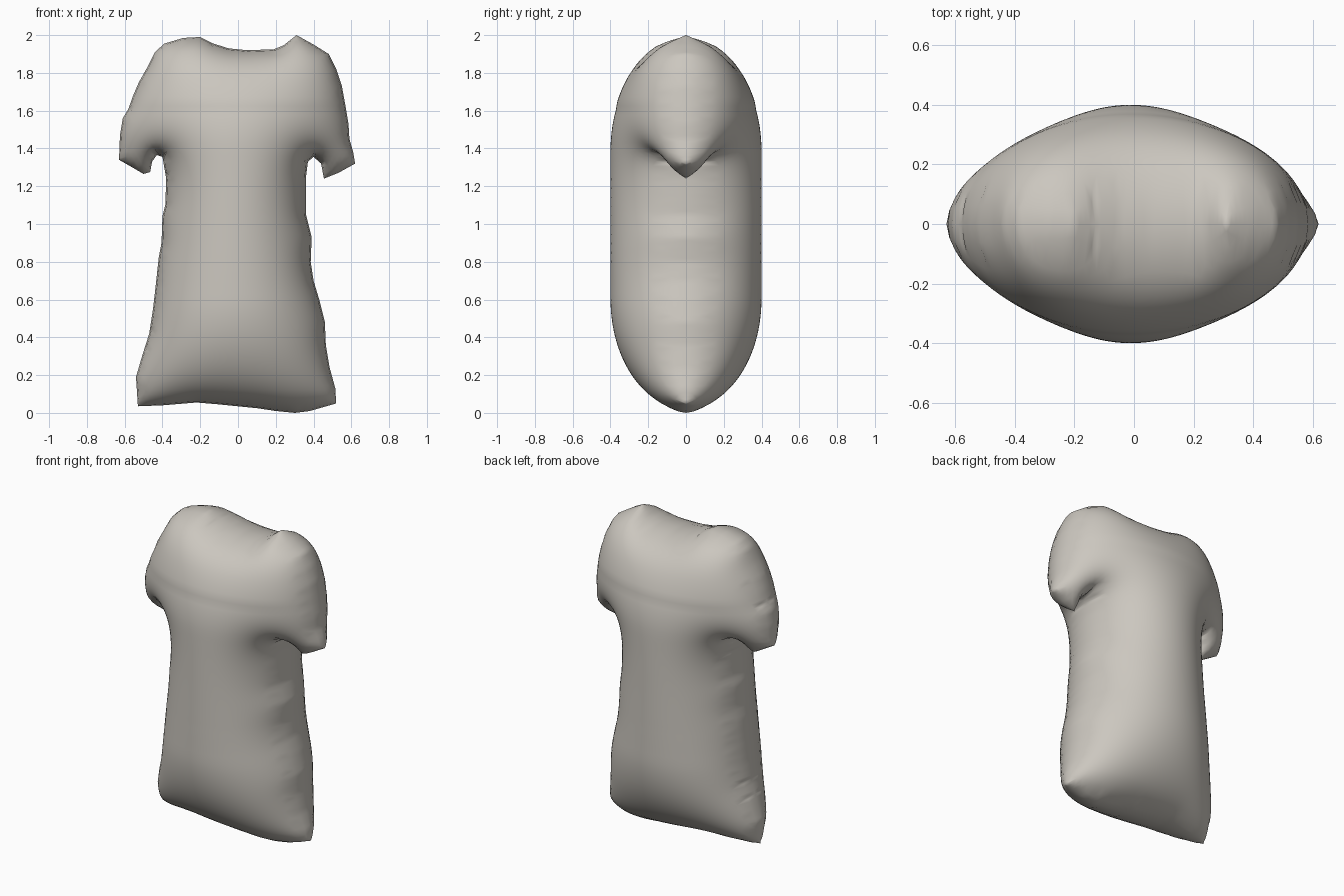
import bpy, bmesh, math
from mathutils import Vector
from mathutils.geometry import delaunay_2d_cdt, intersect_point_line

if "Cube" in bpy.data.objects:
    bpy.data.objects.remove(bpy.data.objects["Cube"])

# Shirt outline in x, z (counter-clockwise from the left shoulder)
OUTLINE = [Vector(p) for p in (
    (-.20, 1.99), (-.29, 1.985), (-.39, 1.955), (-.44, 1.91), (-.48, 1.83), (-.525, 1.75),
    (-.555, 1.68), (-.58, 1.61), (-.61, 1.56), (-.625, 1.47), (-.63, 1.34), (-.56, 1.30),
    (-.50, 1.265), (-.465, 1.275), (-.455, 1.33), (-.43, 1.365), (-.40, 1.355), (-.38, 1.24),
    (-.385, 1.10), (-.40, 1.04), (-.405, .90), (-.42, .82), (-.435, .68), (-.45, .55),
    (-.47, .42), (-.505, .31), (-.54, .19), (-.53, .035), (-.40, .04), (-.22, .055),
    (-.10, .045), (0, .035), (.10, .025), (.20, .01), (.30, 0), (.38, .01), (.52, .05),
    (.515, .13), (.485, .24), (.465, .36), (.46, .48), (.43, .60), (.40, .70), (.385, .80),
    (.39, .93), (.36, 1.05), (.36, 1.25), (.37, 1.33), (.40, 1.355), (.44, 1.32),
    (.455, 1.24), (.53, 1.27), (.62, 1.32), (.61, 1.38), (.59, 1.45), (.585, 1.53),
    (.57, 1.62), (.55, 1.73), (.52, 1.82), (.48, 1.90), (.40, 1.95), (.31, 2.0),
    (.24, 1.945), (.19, 1.925), (.05, 1.92), (-.05, 1.93), (-.13, 1.955))]
STEP = 0.028


def resample(points, step):
    """Split the closed outline into short, even pieces."""
    out = []
    for a, b in zip(points, points[1:] + points[:1]):
        n = max(1, round((b - a).length / step))
        out += [a.lerp(b, i / n) for i in range(n)]
    return out


def edge_distance(p):
    best = 9.0
    for a, b in zip(OUTLINE, OUTLINE[1:] + OUTLINE[:1]):
        q, t = intersect_point_line(p, a, b)
        q = a.lerp(b, min(1, max(0, t)))
        best = min(best, (p - q).length)
    return best


def flat_mesh():
    """Triangulate the outline, a narrow rim ring and an interior grid."""
    rim = resample(OUTLINE, 0.018)
    pts = list(rim)
    for a, b in zip(rim, rim[1:] + rim[:1]):
        d = (b - a).normalized()
        p = (a + b) / 2 + Vector((-d.y, d.x)) * 0.007
        if edge_distance(p) > 0.005:
            pts.append(p)
    rows = int(2 / (STEP * 0.866)) + 1
    for j in range(rows):
        for i in range(-24, 25):
            p = Vector(((i + 0.5 * (j % 2)) * STEP, j * STEP * 0.866))
            if edge_distance(p) > 0.018:
                pts.append(p)
    res = delaunay_2d_cdt(pts, [], [list(range(len(rim)))], 1, 1e-6)
    return res[0], [tuple(f) for f in res[2]]


def inflate(pts, tris):
    """Solve a membrane under pressure; return its height at each point."""
    count, weight = {}, [dict() for _ in pts]
    load = [0.0] * len(pts)
    for t in tris:
        for k in range(3):
            a, b, c = t[k], t[(k + 1) % 3], t[(k + 2) % 3]
            e, f = pts[a] - pts[c], pts[b] - pts[c]
            area2 = abs(e.x * f.y - e.y * f.x) + 1e-12
            w = 0.5 * e.dot(f) / area2
            weight[a][b] = weight[a].get(b, 0) + w
            weight[b][a] = weight[b].get(a, 0) + w
            load[a] += area2 / 6
            key = (min(a, b), max(a, b))
            count[key] = count.get(key, 0) + 1
    fixed = {v for key, n in count.items() if n == 1 for v in key}
    u = [0.0] * len(pts)
    rows = [(i, list(weight[i].items()), sum(weight[i].values()))
            for i in range(len(pts)) if weight[i] and i not in fixed]
    rows = [r for r in rows if r[2] > 1e-9]
    for _ in range(300):
        for i, links, total in rows:
            new = (load[i] + sum(w * u[j] for j, w in links)) / total
            u[i] += 1.85 * (new - u[i])
    return [math.sqrt(max(0, 2 * x)) for x in u], fixed


def side_profile(z):
    """Half depth seen from the side: straight with elliptical ends."""
    d = max(0, 0.6 - z, z - 1.4) / 0.6
    return 0.4 * math.sqrt(max(0, 1 - d * d))


pts, tris = flat_mesh()
height, rim = inflate(pts, tris)

# Fit the depth to the side profile, level by level
levels = []
for k in range(41):
    z = k * 0.05
    peak = max([h for p, h in zip(pts, height) if abs(p.y - z) < 0.025] + [1e-3])
    levels.append(min(1.3, max(0.75, side_profile(z) / peak)))


def depth(i):
    s = min(39.999, max(0, pts[i].y / 0.05))
    k = int(s)
    return height[i] * (levels[k] + (levels[k + 1] - levels[k]) * (s - k))


# Puffed shirt: front and back skins sharing the rim
bm = bmesh.new()
front, back = {}, {}
for i in sorted({v for t in tris for v in t}):
    p = pts[i]
    if i in rim:
        front[i] = back[i] = bm.verts.new((p.x, 0, p.y))
    else:
        d = max(depth(i), 0.001)
        front[i] = bm.verts.new((p.x, -d, p.y))
        back[i] = bm.verts.new((p.x, d, p.y))
for t in tris:
    if all(v in rim for v in t):
        continue
    bm.faces.new([front[v] for v in t])
    bm.faces.new([back[v] for v in reversed(t)])
bmesh.ops.delete(bm, geom=[v for v in bm.verts if not v.link_faces], context='VERTS')
bmesh.ops.recalc_face_normals(bm, faces=bm.faces)
for f in bm.faces:
    f.smooth = True
mesh = bpy.data.meshes.new("puffed_shirt")
bm.to_mesh(mesh)
bm.free()
shirt = bpy.data.objects.new("puffed_shirt", mesh)
bpy.context.collection.objects.link(shirt)

# Single warm grey cloth colour
cloth = bpy.data.materials.new("warm grey cloth")
cloth.diffuse_color = (0.60, 0.57, 0.52, 1)
cloth.use_nodes = True
cloth.node_tree.nodes["Principled BSDF"].inputs["Base Color"].default_value = cloth.diffuse_color
mesh.materials.append(cloth)
